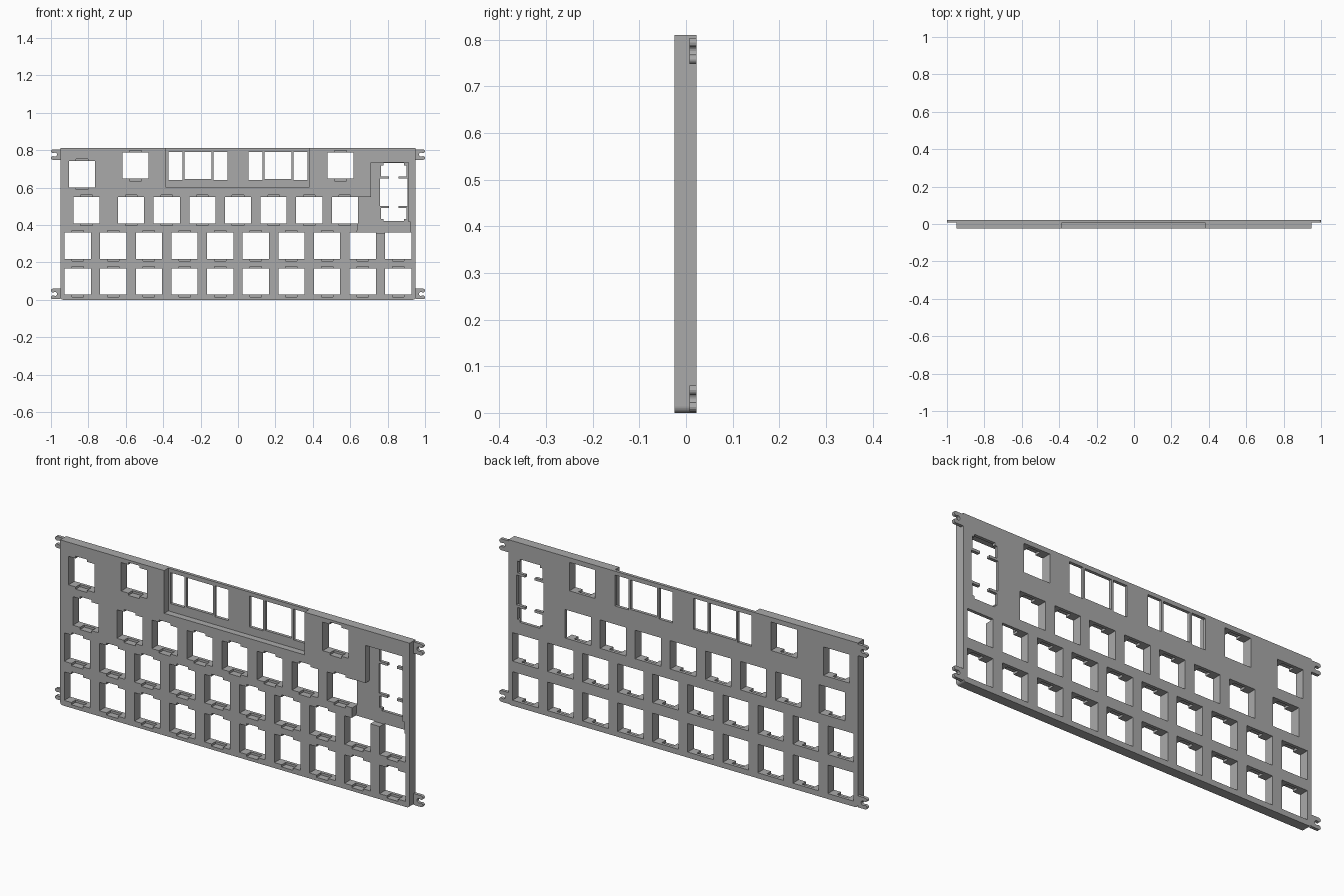
import bpy, bmesh, math

cube = bpy.data.objects.get("Cube")
if cube:
    bpy.data.objects.remove(cube, do_unlink=True)

FRONT, BACK, STEP = -0.0247, 0.0225, 0.0075   # thickness; STEP is the face of the thin rear web
PITCH, KEY = 0.1905, 0.14

grey = bpy.data.materials.new("plate grey")
grey.use_nodes = True
colour = (0.4, 0.4, 0.4, 1)
grey.diffuse_color = colour
grey.node_tree.nodes["Principled BSDF"].inputs["Base Color"].default_value = colour


def prisms(name, outlines, y0, y1):
    """One object of x-z outlines extruded from y0 to y1."""
    bm = bmesh.new()
    for outline in outlines:
        face = bm.faces.new([bm.verts.new((x, y0, z)) for x, z in outline])
        new = bmesh.ops.extrude_face_region(bm, geom=[face])["geom"]
        bmesh.ops.translate(bm, vec=(0, y1 - y0, 0),
                            verts=[v for v in new if isinstance(v, bmesh.types.BMVert)])
    bmesh.ops.recalc_face_normals(bm, faces=bm.faces)
    mesh = bpy.data.meshes.new(name)
    bm.to_mesh(mesh)
    bm.free()
    mesh.materials.append(grey)
    obj = bpy.data.objects.new(name, mesh)
    bpy.context.collection.objects.link(obj)
    return obj


def rect(x, z, w, h):
    return [(x - w / 2, z - h / 2), (x + w / 2, z - h / 2),
            (x + w / 2, z + h / 2), (x - w / 2, z + h / 2)]


def arc(x, z, r, start, end, n=8):
    angles = [math.radians(start + (end - start) * i / n) for i in range(n + 1)]
    return [(x + r * math.cos(a), z + r * math.sin(a)) for a in angles]


def cut(target, outlines, y0, y1):
    cutter = prisms("cutter", outlines, y0, y1)
    cutter.hide_render = True
    mod = target.modifiers.new("cut", "BOOLEAN")
    mod.operation, mod.solver, mod.object = "DIFFERENCE", "EXACT", cutter
    bpy.context.view_layer.objects.active = target
    bpy.ops.object.modifier_apply(modifier=mod.name)
    bpy.data.objects.remove(cutter, do_unlink=True)


# Main plate with rounded lower corners
W, H, R = 0.95, 0.81, 0.015
outline = arc(-W + R, R, R, 180, 270) + arc(W - R, R, R, 270, 360) + [(W, H), (-W, H)]
plate = prisms("keyboard_plate", [outline], FRONT, BACK)

# Front recesses: open-topped centre pocket and stepped dial pocket
centre_pocket = rect(-0.002, 0.72, 0.764, 0.24)
dial_pocket = [(0.71, 0.735), (0.71, 0.55), (0.638, 0.55), (0.638, 0.357),
               (0.922, 0.357), (0.922, 0.415), (0.912, 0.415), (0.912, 0.735)]
cut(plate, [centre_pocket, dial_pocket], FRONT - 0.02, STEP)

# Key positions
keys = [((i - 4.5) * PITCH, z) for z in (0.097, 0.289) for i in range(10)]
keys += [((i - 3) * PITCH, 0.479) for i in range(7)]
keys += [(-0.81, 0.479), (-0.834, 0.671), (-0.548, 0.717), (0.548, 0.717)]

# Clip notches above and below each key, cut only as far as the rear web
cut(plate, [rect(x, z, 0.062, KEY + 0.022) for x, z in keys], FRONT - 0.02, STEP)

# Through openings: keys, two slider windows, dial cutout
holes = [rect(x, z, KEY, KEY) for x, z in keys]
for x in (-0.214, 0.214):
    holes.append(rect(x, 0.717, 0.145, 0.145))
    holes += [rect(x + s * 0.12, 0.715, 0.075, 0.152) for s in (-1, 1)]
half = [(0.055, 0.73), (0.055, 0.718), (0.068, 0.718), (0.068, 0.66),
        (0.026, 0.66), (0.026, 0.648), (0.073, 0.648), (0.073, 0.502),
        (0.026, 0.502), (0.026, 0.49), (0.068, 0.49), (0.068, 0.432),
        (0.055, 0.432), (0.055, 0.42)]
holes.append([(0.833 + x, z) for x, z in half] + [(0.833 - x, z) for x, z in reversed(half)])
cut(plate, holes, FRONT - 0.02, BACK + 0.02)

# Forked mounting tabs at the four corners
for side, sx in (("left", 1), ("right", -1)):
    for level, z in (("upper", 0.776), ("lower", 0.031)):
        fork = [(0.95, z - 0.028)] + arc(0.99, z - 0.018, 0.01, -90, 90, 6)
        fork += arc(0.978, z, 0.0105, -90, -270, 8)
        fork += arc(0.99, z + 0.018, 0.01, -90, 90, 6) + [(0.95, z + 0.028)]
        prisms(f"{level}_{side}_tab", [[(sx * x, h) for x, h in fork]], STEP, BACK)
